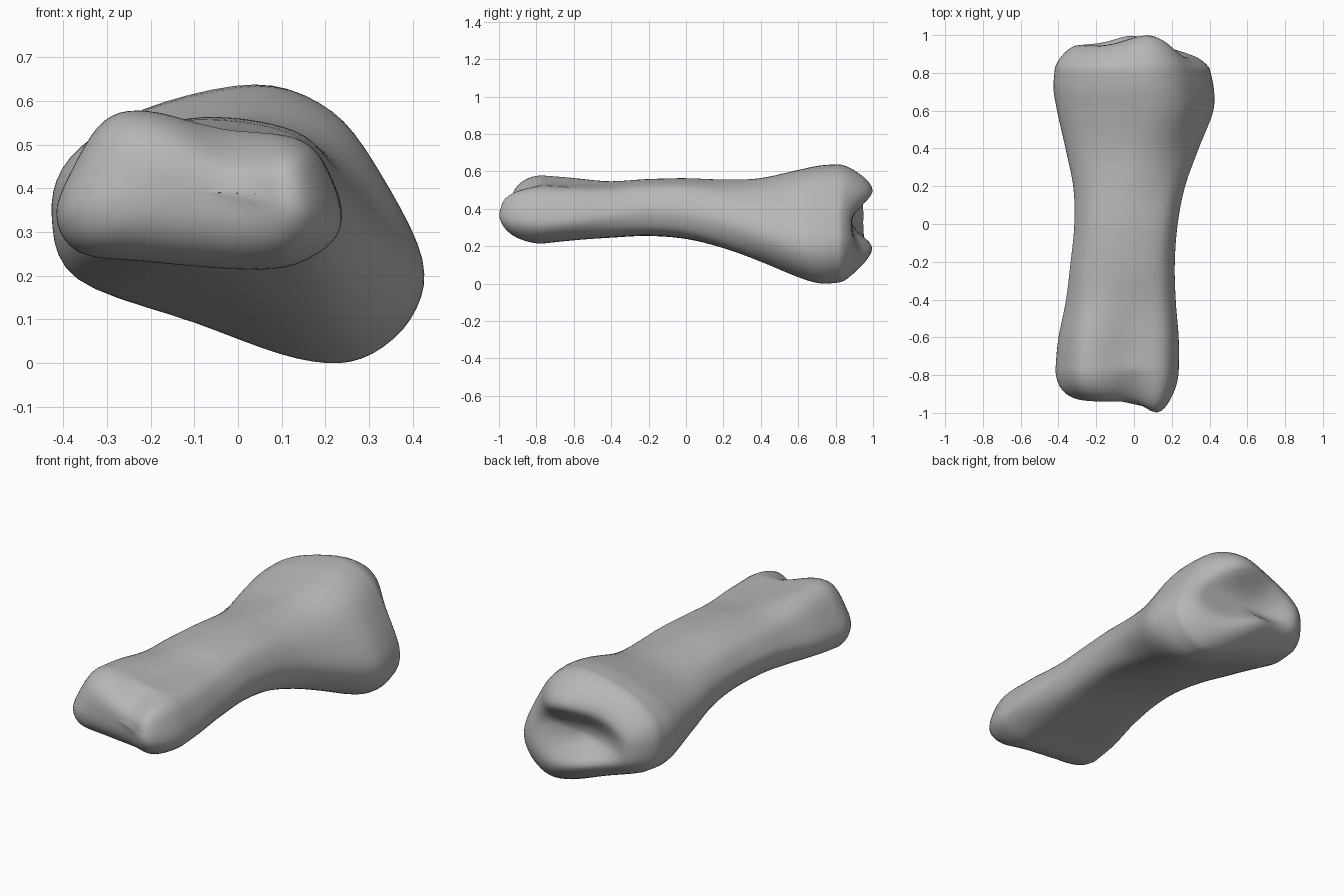
import bpy, bmesh, math
from mathutils import Vector

if "Cube" in bpy.data.objects:
    bpy.data.objects.remove(bpy.data.objects["Cube"], do_unlink=True)

SIDES = 60       # points around the bone
SHAFT_RINGS = 44

# Cross-sections in bounding-box percent, starting at the -x side, going underneath first
HEAD = [(0, 34), (8, 11), (32, 5), (71, 0), (89, 7), (100, 26),
        (97, 56), (86, 81), (58, 88), (32, 99), (17, 93), (6, 64)]
SHAFT = [(0, 45), (8, 15), (30, 2), (65, 0), (91, 8), (100, 37),
         (97, 64), (86, 88), (63, 99), (38, 100), (15, 89), (4, 68)]
BASE = [(0, 53), (7, 30), (39, 14), (67, 1), (84, 1), (97, 15),
        (100, 36), (89, 68), (76, 91), (56, 100), (25, 91), (5, 74)]

# Outline of the bone along its length: y, min x, max x, min z, max z
STATIONS = [(-.76, -.415, .235, .213, .58), (-.6, -.4, .235, .23, .567),
            (-.4, -.36, .22, .245, .547), (-.2, -.335, .215, .255, .555),
            (0, -.315, .23, .24, .56), (.2, -.32, .27, .19, .555),
            (.4, -.36, .34, .12, .562), (.6, -.405, .415, .04, .605),
            (.72, -.425, .42, .005, .63), (.82, -.42, .4, .008, .637)]


def spline(points, t, closed=False):
    """Catmull-Rom point at parameter t, measured in control points."""
    n = len(points)
    i = math.floor(t) if closed else min(math.floor(t), n - 2)
    f = t - i
    pick = [(i + k) % n if closed else min(max(i + k, 0), n - 1) for k in (-1, 0, 1, 2)]
    a, b, c, d = (Vector(points[k]) for k in pick)
    return b + ((c - a) + ((a * 2 - b * 5 + c * 4 - d) + (b * 3 - a - c * 3 + d) * f) * f) * f / 2


def smooth(lo, hi, v):
    f = min(max((v - lo) / (hi - lo), 0), 1)
    return f * f * (3 - 2 * f)


def section(t):
    """Ring of points at station parameter t."""
    y, x0, x1, z0, z1 = spline(STATIONS, t)
    to_shaft, to_base = smooth(-.7, -.2, y), smooth(-.1, .62, y)
    ring = []
    for k in range(SIDES):
        at = k * len(SHAFT) / SIDES
        h, s, b = (spline(p, at, True) for p in (HEAD, SHAFT, BASE))
        u, v = h.lerp(s, to_shaft).lerp(b, to_base) / 100
        ring.append(Vector((x0 + (x1 - x0) * u, y, z0 + (z1 - z0) * v)))
    return ring


def head_cap(ring):
    """Rounded end with two knuckles, one reaching further, and a groove between."""
    caps, centre = [], Vector((-.08, 0, .39))
    for step in range(1, 15):
        a = step / 14 * math.pi / 2
        wide, tall = max(math.cos(a), .001) ** .42, max(math.cos(a), .001) ** .75
        cap = []
        for p in ring:
            x = centre.x + (p.x - centre.x) * wide
            z = centre.z + (p.z - centre.z) * tall
            if p.z > centre.z:
                z -= .025 * math.sin(2 * a) * math.exp(-(x / .1) ** 2)
            reach = .172 + .076 * math.exp(-((x - .14) / .09) ** 2)
            cap.append(Vector((x, p.y - reach * math.sin(a), z)))
        caps.append(cap)
    return caps


def joint_cap(ring):
    """Rounded rim around a wide, shallow joint face."""
    caps, centre, floor = [], Vector((.02, 0, .33)), .895
    rim_steps = [(.99, .12), (.965, .25), (.92, .41), (.86, .57), (.79, .73),
                 (.71, .87), (.62, .97), (.54, 1)]
    bowl_steps = [(.46, .9), (.36, .65), (.25, .33), (.14, .1), (.03, 0)]
    for scale, height in rim_steps + bowl_steps:
        cap = []
        for p in ring:
            d = p - centre
            lift = d.z ** 2 / (d.x ** 2 + d.z ** 2)
            crest = .92 + .08 * lift - .08 * d.x * (1 - lift) + .5 * d.x * d.z * lift
            start = p.y if scale > .5 else floor
            cap.append(Vector((centre.x + d.x * scale ** .6,
                               start + (crest - start) * height,
                               centre.z + d.z * scale)))
        caps.append(cap)
    return caps


# Loft all rings into one closed surface
last = len(STATIONS) - 1
body = [section(last * i / SHAFT_RINGS) for i in range(SHAFT_RINGS + 1)]
rings = head_cap(body[0])[::-1] + body + joint_cap(body[-1])

bm = bmesh.new()
loops = [[bm.verts.new(p) for p in ring] for ring in rings]
for a, b in zip(loops, loops[1:]):
    for k in range(SIDES):
        n = (k + 1) % SIDES
        bm.faces.new((a[k], a[n], b[n], b[k]))
bm.faces.new(loops[0])
bm.faces.new(loops[-1])
bmesh.ops.remove_doubles(bm, verts=bm.verts, dist=.0005)
bmesh.ops.recalc_face_normals(bm, faces=bm.faces)

# Set it on the ground and centre it
for axis in range(3):
    values = [v.co[axis] for v in bm.verts]
    shift = min(values) if axis == 2 else (min(values) + max(values)) / 2
    for v in bm.verts:
        v.co[axis] -= shift

mesh = bpy.data.meshes.new("finger_bone")
bm.to_mesh(mesh)
bm.free()
bone = bpy.data.objects.new("finger_bone", mesh)
bpy.context.collection.objects.link(bone)

# Plain grey material
grey = bpy.data.materials.new("bone_grey")
grey.use_nodes = True
colour = (.47, .47, .47, 1)
grey.diffuse_color = colour
grey.node_tree.nodes["Principled BSDF"].inputs["Base Color"].default_value = colour
mesh.materials.append(grey)

bpy.ops.object.select_all(action='DESELECT')
bone.select_set(True)
bpy.context.view_layer.objects.active = bone
bpy.ops.object.shade_smooth_by_angle(angle=math.radians(50))
